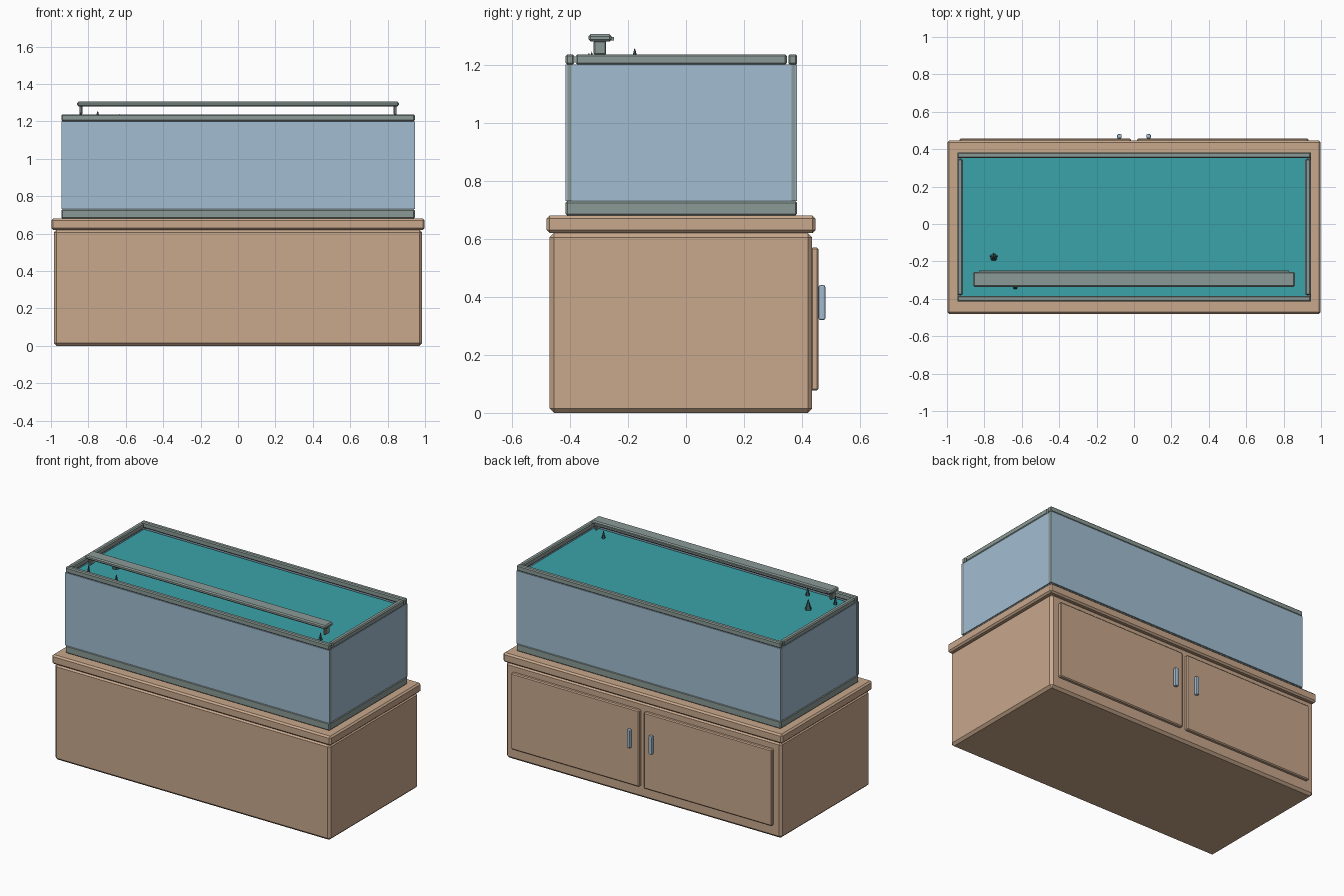
import bpy
import bmesh

if "Cube" in bpy.data.objects:
    bpy.data.objects.remove(bpy.data.objects["Cube"])


def srgb(r, g, b):
    return tuple(((c / 255 + 0.055) / 1.055) ** 2.4 for c in (r, g, b)) + (1.0,)


def material(name, rgb):
    m = bpy.data.materials.new(name)
    m.diffuse_color = srgb(*rgb)
    m.use_nodes = True
    m.node_tree.nodes["Principled BSDF"].inputs["Base Color"].default_value = m.diffuse_color
    return m


WOOD = material("light wood", (200, 168, 140))
FRAME = material("grey green trim", (139, 154, 150))
GLASS = material("pale blue glass", (162, 189, 210))
WATER = material("teal water", (58, 163, 169))
PLANT = material("dark plant", (58, 88, 90))


def finish(name, bm, mat):
    me = bpy.data.meshes.new(name)
    bm.to_mesh(me)
    bm.free()
    me.materials.append(mat)
    ob = bpy.data.objects.new(name, me)
    bpy.context.collection.objects.link(ob)
    return ob


def box(name, xs, ys, zs, mat, bevel=0.0, segments=1):
    """Box between the given x, y and z limits, with chamfered edges."""
    bm = bmesh.new()
    bmesh.ops.create_cube(bm, size=1)
    for v in bm.verts:
        v.co = [lo + (c + 0.5) * (hi - lo) for c, (lo, hi) in zip(v.co, (xs, ys, zs))]
    ob = finish(name, bm, mat)
    if bevel:
        mod = ob.modifiers.new("chamfer", "BEVEL")
        mod.width, mod.segments = bevel, segments
    return ob


def span(side, a, b):
    """Limits from a to b on the +x (side 1) or -x (side -1) half."""
    return tuple(sorted((side * a, side * b)))


# Cabinet and its overhanging top
box("cabinet", (-0.985, 0.985), (-0.47, 0.435), (0, 0.62), WOOD, 0.015)
box("cabinet_top", (-0.998, 0.998), (-0.48, 0.446), (0.62, 0.68), WOOD, 0.01)

# Back doors with handles
for s in (-1, 1):
    box("door", span(s, 0.016, 0.932), (0.43, 0.457), (0.077, 0.57), WOOD, 0.006)
    box("door_handle", span(s, 0.066, 0.09), (0.457, 0.48), (0.32, 0.44), GLASS, 0.006, 2)

# Tank trim: lower and upper rails
Y0, Y1, X = -0.415, 0.383, 0.945
box("lower_trim", (-X, X), (Y0, Y1), (0.68, 0.73), FRAME, 0.006)
for name, ys in (("upper_front_rail", (Y0, Y0 + 0.03)), ("upper_back_rail", (Y1 - 0.03, Y1))):
    box(name, (-X, X), ys, (1.2, 1.236), FRAME, 0.006)
for s in (-1, 1):
    box("upper_side_rail", span(s, X - 0.03, X), (Y0 + 0.035, Y1 - 0.035),
        (1.2, 1.236), FRAME, 0.006)

# Glass panes and corner seams
T = 0.02
for name, ys in (("front_glass", (Y0, Y0 + 0.006)), ("back_glass", (Y1 - 0.006, Y1))):
    box(name, (-X, X), ys, (0.73, 1.2), GLASS)
for s in (-1, 1):
    box("side_glass", span(s, X - T, X - 0.002), (Y0 + T, Y1 - T), (0.73, 1.2), GLASS)
    for ys in ((Y0 + 0.006, Y0 + T), (Y1 - T, Y1 - 0.006)):
        box("corner_seam", span(s, X - T, X), ys, (0.73, 1.2), FRAME)

# Water filling the tank
box("water", (-X + T, X - T), (Y0 + T, Y1 - T), (0.73, 1.188), WATER)

# Lamp bar on two short legs
box("lamp_bar", (-0.86, 0.86), (-0.336, -0.256), (1.28, 1.305), FRAME, 0.007)
box("lamp_strip", (-0.83, 0.83), (-0.26, -0.248), (1.284, 1.295), FRAME)
for s in (-1, 1):
    box("lamp_leg", span(s, 0.832, 0.848), (-0.318, -0.275), (1.235, 1.282), FRAME, 0.004)

# Plant tips rising out of the water
for x, y, r, top in ((-0.75, -0.177, 0.024, 1.256), (-0.635, -0.335, 0.016, 1.24),
                     (-0.84, -0.325, 0.013, 1.246), (0.8, -0.3, 0.014, 1.236)):
    bm = bmesh.new()
    bmesh.ops.create_cone(bm, cap_ends=True, segments=5, radius1=r, radius2=0.001,
                          depth=top - 1.18)
    ob = finish("plant_tip", bm, PLANT)
    ob.location = (x, y, (top + 1.18) / 2)
